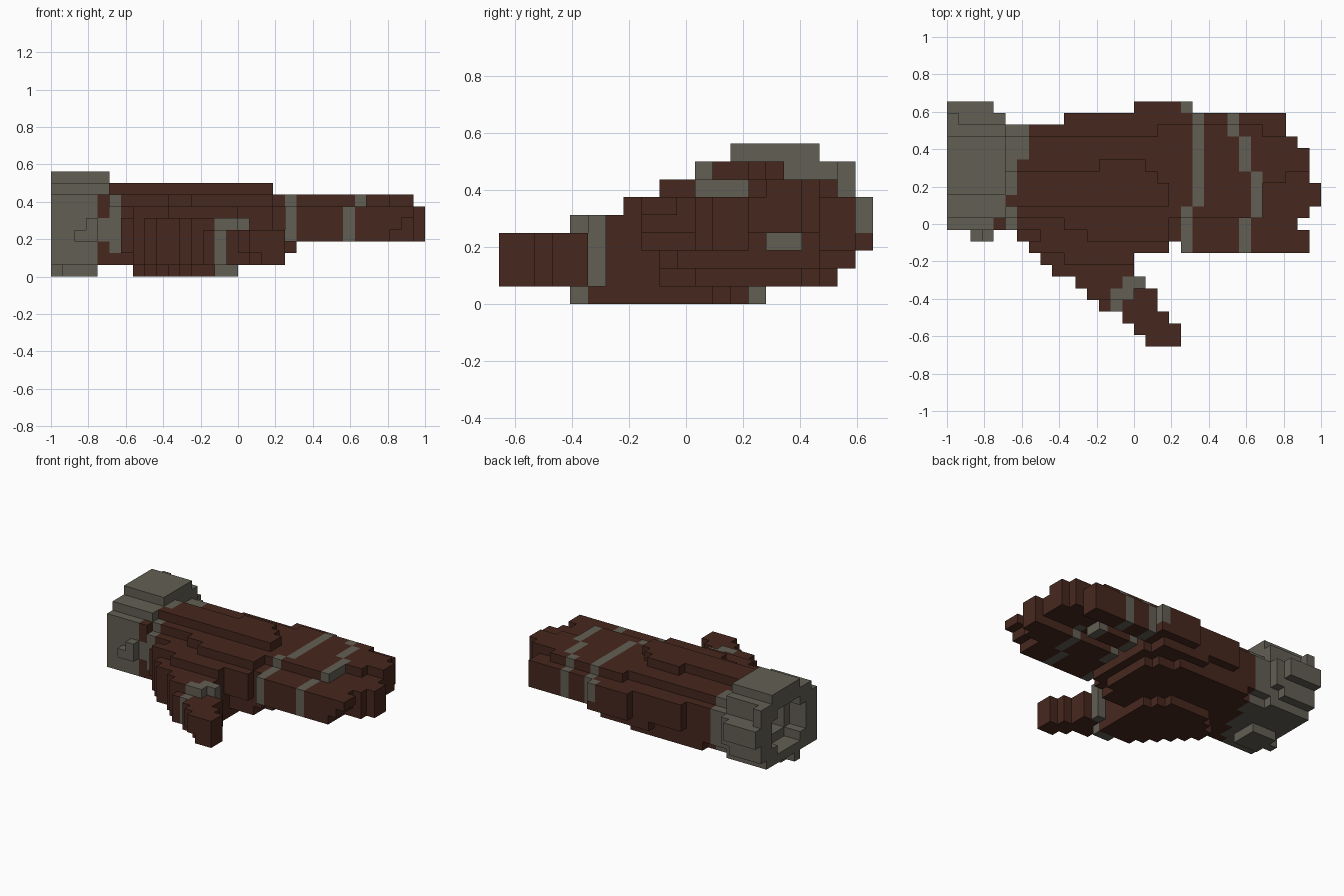
import bpy
import bmesh
from mathutils import Vector

if "Cube" in bpy.data.objects:
    bpy.data.objects.remove(bpy.data.objects["Cube"], do_unlink=True)

U = 1 / 16                                # block size
ORIGIN = Vector((-1, -0.65625, 0))        # corner of the block grid


def material(name, rgb):
    m = bpy.data.materials.new(name)
    m.use_nodes = True
    m.diffuse_color = (*rgb, 1)
    m.node_tree.nodes["Principled BSDF"].inputs["Base Color"].default_value = (*rgb, 1)
    return m


MATS = [material("brown leather", (0.062, 0.021, 0.013)),
        material("grey metal", (0.123, 0.113, 0.09))]


def boxes(*specs):
    """Blocks filling inclusive ranges x0, x1, y0, y1, z0, z1."""
    return {(i, j, k) for a, b, c, d, e, f in specs
            for i in range(a, b + 1) for j in range(c, d + 1) for k in range(e, f + 1)}


# Cuff: stacked rows around the arm, with a hollow that narrows inward
cuff = boxes((0, 4, 13, 17, 8, 8), (0, 4, 11, 18, 7, 7), (0, 0, 19, 19, 6, 7),
             (0, 4, 10, 18, 6, 6), (0, 4, 10, 19, 3, 5), (0, 4, 10, 18, 2, 2),
             (0, 3, 19, 19, 2, 2), (0, 3, 20, 20, 4, 5), (2, 3, 9, 9, 3, 3),
             (3, 3, 9, 9, 4, 4), (0, 4, 10, 18, 1, 1),
             (0, 0, 13, 13, 0, 0), (1, 3, 12, 14, 0, 0))
cuff -= boxes((0, 1, 13, 16, 2, 6), (0, 1, 12, 17, 3, 5), (2, 3, 13, 16, 3, 5))

# Palm: rounded layers that widen toward the knuckles
palm = boxes((5, 12, 12, 14, 7, 7), (13, 16, 12, 15, 7, 7),
             (17, 17, 12, 14, 7, 7), (18, 18, 12, 13, 7, 7),
             (5, 9, 11, 17, 6, 6), (10, 18, 10, 17, 6, 6), (12, 18, 9, 9, 6, 6),
             (19, 20, 11, 17, 6, 6), (18, 20, 18, 18, 6, 6),
             (5, 9, 10, 18, 2, 5), (10, 20, 9, 18, 3, 5), (10, 19, 9, 18, 2, 2),
             (20, 20, 10, 17, 2, 2), (7, 15, 8, 8, 2, 5), (16, 18, 8, 8, 3, 5),
             (10, 20, 19, 19, 3, 5), (14, 19, 19, 19, 2, 2),
             (6, 9, 9, 9, 2, 4), (16, 20, 20, 20, 3, 5), (20, 20, 8, 8, 3, 5),
             (5, 9, 10, 17, 1, 1), (7, 15, 8, 17, 1, 1), (8, 16, 18, 18, 1, 1),
             (16, 18, 9, 17, 1, 1), (19, 19, 11, 16, 1, 1))

# Heel of the palm: triangular web running out to the thumb
web = {(i, j, k) for i, j, k in boxes((7, 15, 4, 13, 0, 5))
       if i + j >= (15 if i < 10 else 16)
       and (k > 0 or (j > 4 and i + j > 16 and j <= 15 - max(2, abs(i - 11))))
       and (k < 5 or (j > 6 and i + j > 16))}

# Thumb: diagonal strip, one y range for each x column, trimmed below the tip
thumb = set()
for i, (lo, hi) in zip(range(13, 20), ((3, 4), (3, 4), (2, 5), (1, 5), (0, 4), (0, 2), (0, 1))):
    thumb |= boxes((i, i, lo, hi, 1, 3))
thumb -= {(16, 1, 1), (17, 0, 1)}

# Strap around the thumb base
thumb_band = boxes((14, 15, 4, 4, 0, 4), (15, 16, 5, 5, 1, 4), (14, 14, 3, 3, 1, 3))

# Fingers, each with a stepped tip
index_finger = boxes((21, 28, 8, 10, 3, 3), (21, 29, 8, 10, 4, 4),
                     (21, 30, 8, 9, 5, 5), (21, 29, 10, 10, 5, 5))
middle_finger = boxes((21, 30, 11, 13, 3, 5), (31, 31, 12, 13, 3, 5),
                      (21, 26, 11, 13, 6, 6), (21, 30, 14, 14, 4, 5))
ring_finger = boxes((21, 30, 15, 16, 4, 6), (21, 25, 15, 16, 3, 3),
                    (21, 29, 17, 17, 4, 6), (21, 28, 14, 14, 6, 6))
little_finger = boxes((21, 28, 18, 19, 3, 5), (21, 26, 18, 18, 6, 6))


def is_metal(name, i, j, k):
    if name == "thumb_band":
        return True
    if name == "cuff":                    # leather shows at the cuff's inner edge
        return not (i == 4 and j == 10 and k in (1, 2, 5, 6))
    if name == "palm" and (i == 5 and (1 < k < 7 or j > 12) or i == 6 and j > 15):
        return True
    # knuckle strap
    if k > (3 if j == 20 else 2) and i == (21 if 12 <= j <= 19 else 20) and j >= 8:
        return True
    # finger straps
    strap = 25 if j < 11 else 26 if j < 15 else 25 if j < 18 else 24
    return i == strap


PARTS = {"thumb_band": thumb_band, "cuff": cuff, "palm": palm, "palm_heel": web,
         "thumb": thumb, "index_finger": index_finger, "middle_finger": middle_finger,
         "ring_finger": ring_finger, "little_finger": little_finger}
SOLID = set().union(*PARTS.values())


def build(name, cells):
    """Skin the blocks of one part, leaving out faces buried in the model."""
    bm = bmesh.new()
    for c in sorted(cells):
        for axis in range(3):
            for side in (0, 1):
                n = list(c)
                n[axis] += 2 * side - 1
                if tuple(n) in SOLID:
                    continue
                b, d = (axis + 1) % 3, (axis + 2) % 3
                ring = []
                for s, t in ((0, 0), (1, 0), (1, 1), (0, 1)):
                    p = Vector(c)
                    p[axis] += side
                    p[b] += s
                    p[d] += t
                    ring.append(bm.verts.new(ORIGIN + p * U))
                face = bm.faces.new(ring if side else ring[::-1])
                face.material_index = int(is_metal(name, *c))
    bmesh.ops.remove_doubles(bm, verts=bm.verts, dist=1e-4)
    mesh = bpy.data.meshes.new(name)
    bm.to_mesh(mesh)
    bm.free()
    for m in MATS:
        mesh.materials.append(m)
    bpy.context.collection.objects.link(bpy.data.objects.new(name, mesh))


used = set()
for part, blocks in PARTS.items():
    build(part, blocks - used)
    used |= blocks
